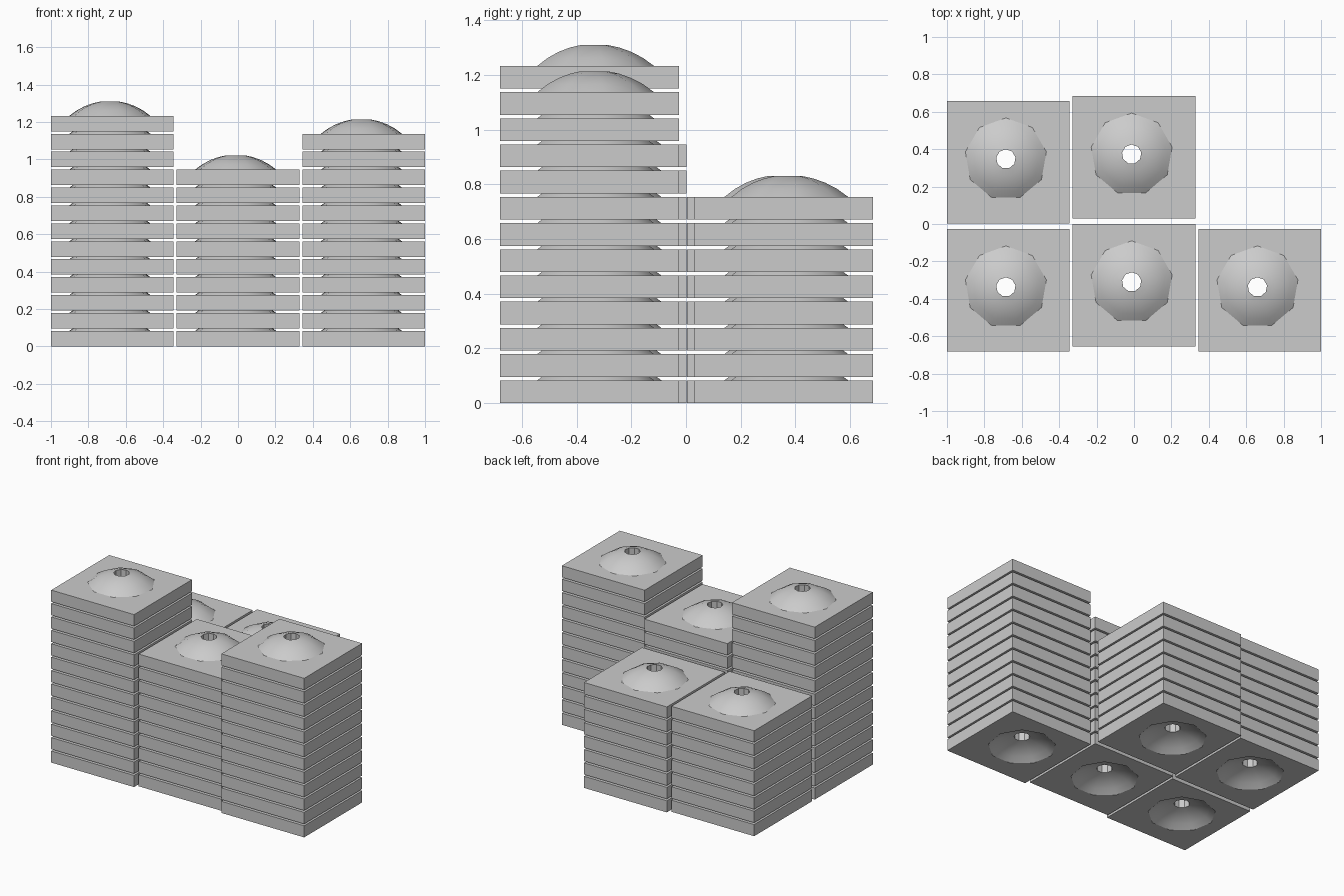
import bpy, bmesh
from math import sin, cos, sqrt, tau, radians

if "Cube" in bpy.data.objects:
    bpy.data.objects.remove(bpy.data.objects["Cube"])

SIZE, THICK, PITCH, SIDES = 0.655, 0.083, 0.0958, 9
RINGS = [0.22, 0.18, 0.137, 0.093, 0.052]   # dome base to hole edge
CX, CY = -0.0125, 0.0165                     # dome centre within the tile


def dome_z(r):
    R = 0.342
    return sqrt(R * R - r * r) - sqrt(R * R - RINGS[0] ** 2)


def bridge(bm, a, b):
    n = len(a)
    for i in range(n):
        j = (i + 1) % n
        bm.faces.new((a[i], a[j], b[j], b[i]))


def tile_side(bm, z):
    # square face with a nine-sided dome rising from it, open at the hole
    h = SIZE / 2
    square = [bm.verts.new((x, y, z)) for x, y in ((-h, -h), (h, -h), (h, h), (-h, h))]
    rings = []
    for r in RINGS:
        rings.append([bm.verts.new((CX + r * sin(tau * i / SIDES),
                                    CY + r * cos(tau * i / SIDES),
                                    z + dome_z(r))) for i in range(SIDES)])
    edges = []
    for loop in (square, rings[0]):
        edges += [bm.edges.new((v, loop[(i + 1) % len(loop)])) for i, v in enumerate(loop)]
    bmesh.ops.triangle_fill(bm, use_beauty=True, edges=edges, normal=(0, 0, 1))
    for a, b in zip(rings, rings[1:]):
        bridge(bm, a, b)
    return square, rings[-1]


# One domed tile: top, hollow underside, outer walls and hole wall
bm = bmesh.new()
top_square, top_hole = tile_side(bm, THICK)
low_square, low_hole = tile_side(bm, 0)
bridge(bm, top_square, low_square)
bridge(bm, top_hole, low_hole)
bmesh.ops.recalc_face_normals(bm, faces=bm.faces)
tile = bpy.data.meshes.new("domed_tile")
bm.to_mesh(tile)
bm.free()
tile.shade_smooth()
tile.set_sharp_from_angle(angle=radians(30))

# Five stacks of different heights
stacks = [
    ("front_left_stack", -0.6725, -0.3535, 13),
    ("front_middle_stack", 0.0, -0.3265, 10),
    ("front_right_stack", 0.6725, -0.3535, 12),
    ("back_left_stack", -0.6725, 0.331, 8),
    ("back_middle_stack", 0.0, 0.3565, 8),
]
for name, x, y, count in stacks:
    ob = bpy.data.objects.new(name, tile)
    bpy.context.collection.objects.link(ob)
    ob.location = (x, y, 0)
    arr = ob.modifiers.new("stack", 'ARRAY')
    arr.count = count
    arr.use_relative_offset = False
    arr.use_constant_offset = True
    arr.constant_offset_displace = (0, 0, PITCH)
